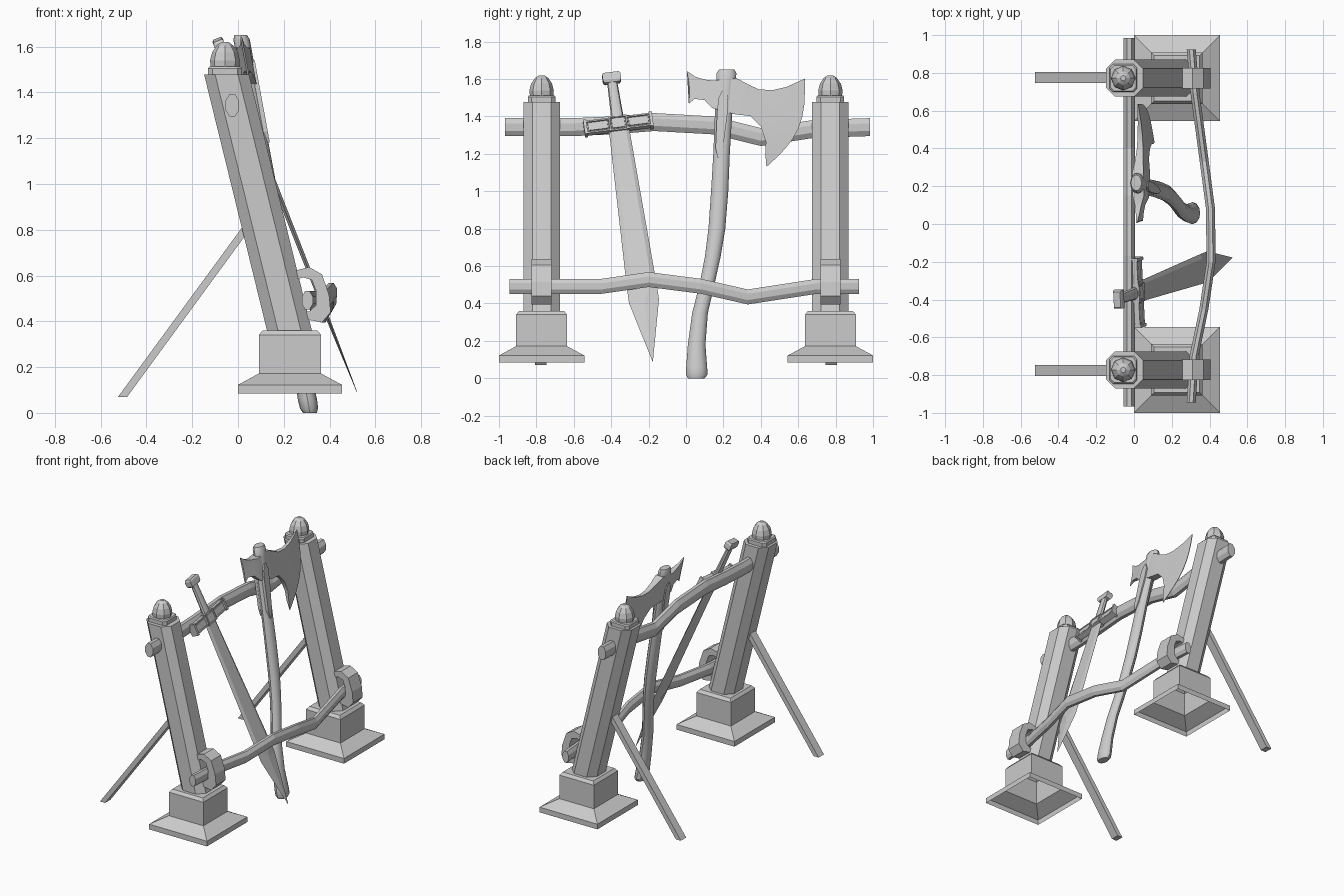
import bpy, bmesh
from math import sin, cos, pi
from mathutils import Vector, Matrix

if "Cube" in bpy.data.objects:
    bpy.data.objects.remove(bpy.data.objects["Cube"])


def finish(name, bm, smooth=False):
    bmesh.ops.recalc_face_normals(bm, faces=bm.faces)
    me = bpy.data.meshes.new(name)
    bm.to_mesh(me)
    bm.free()
    ob = bpy.data.objects.new(name, me)
    bpy.context.collection.objects.link(ob)
    if smooth:
        bpy.ops.object.select_all(action='DESELECT')
        ob.select_set(True)
        bpy.context.view_layer.objects.active = ob
        bpy.ops.object.shade_smooth_by_angle(angle=0.6)
    return ob


def loft(name, rings, smooth=False, start=True, mat=Matrix()):
    """Skin a list of equal-length point rings, with end caps."""
    bm = bmesh.new()
    vs = [[bm.verts.new(mat @ Vector(p)) for p in r] for r in rings]
    n = len(rings[0])
    for a, b in zip(vs, vs[1:]):
        for i in range(n):
            j = (i + 1) % n
            bm.faces.new((a[i], a[j], b[j], b[i]))
    bm.faces.new(vs[-1])
    if start:
        bm.faces.new(vs[0])
    return finish(name, bm, smooth)


def chamfered(cx, cy, z, h, c):
    """Square ring with cut corners at height z."""
    k = h - c
    pts = [(h, -k), (h, k), (k, h), (-k, h), (-h, k), (-h, -k), (-k, -h), (k, -h)]
    return [(cx + x, cy + y, z) for x, y in pts]


def rect(cx, cy, z, hx, hy):
    return [(cx + sx * hx, cy + sy * hy, z) for sx, sy in ((-1, -1), (1, -1), (1, 1), (-1, 1))]


def oval(cx, cy, z, rx, ry, n=8, a0=0.0):
    return [(cx + rx * cos(a0 + 2 * pi * i / n), cy + ry * sin(a0 + 2 * pi * i / n), z) for i in range(n)]


def bar(name, path, rx, rz):
    """Octagonal rail running along y."""
    k = 1 / cos(pi / 8)
    rings = []
    for y, x, z in path:
        rings.append([(x + k * rx * cos(a), y, z + k * rz * sin(a))
                      for a in (pi / 8 + i * pi / 4 for i in range(8))])
    return loft(name, rings)


# Two leaning posts with plinths, finials, braces and rail hooks
for s, side in ((-1, "left"), (1, "right")):
    y = s * 0.772
    loft(f"plinth_{side}", [rect(0.227, y, z, h, h) for z, h in
         ((0.085, 0.228), (0.122, 0.228), (0.172, 0.136), (0.34, 0.136), (0.36, 0.12))], start=False)
    loft(f"post_{side}", [chamfered(0.232, y, 0.33, 0.098, 0.048),
                          chamfered(-0.05, y, 1.478, 0.098, 0.048)])
    loft(f"finial_plate_{side}", [chamfered(-0.057, y, z, h, 0.02) for z, h in
         ((1.47, 0.074), (1.505, 0.074), (1.512, 0.068))])
    loft(f"finial_dome_{side}", [oval(-0.057, y, z, r, r) for z, r in
         ((1.505, 0.062), (1.54, 0.065), (1.575, 0.056), (1.605, 0.036), (1.62, 0.014))])
    loft(f"brace_{side}", [rect(-0.504, y + s * 0.004, 0.07, 0.02, 0.03),
                           rect(0.045, y + s * 0.004, 0.82, 0.02, 0.03)])
    hook = [((0.245, 0.62), (0.25, 0.58)), ((0.31, 0.637), (0.285, 0.592)),
            ((0.367, 0.605), (0.323, 0.58)), ((0.398, 0.515), (0.34, 0.535)),
            ((0.405, 0.44), (0.34, 0.47)), ((0.367, 0.395), (0.31, 0.442)),
            ((0.29, 0.41), (0.285, 0.445))]
    loft(f"rail_hook_{side}", [[(o[0], y - 0.054, o[1]), (i[0], y - 0.054, i[1]),
                                (i[0], y + 0.054, i[1]), (o[0], y + 0.054, o[1])] for o, i in hook])

# Upper and lower bent rails
bar("upper_rail", [(-0.967, -0.025, 1.343), (-0.6, -0.025, 1.343), (-0.4, -0.025, 1.352), (-0.17, -0.025, 1.37),
                   (0.15, -0.025, 1.352), (0.4, -0.025, 1.29), (0.68, -0.025, 1.333), (0.985, -0.025, 1.343)],
    0.03, 0.048)
bar("lower_rail", [(-0.945, 0.303, 0.492), (-0.7, 0.318, 0.492), (-0.45, 0.37, 0.492), (-0.2, 0.408, 0.528),
                   (0.08, 0.405, 0.492), (0.33, 0.372, 0.435), (0.7, 0.322, 0.492), (0.925, 0.303, 0.492)],
    0.024, 0.04)

# Sword: local x = width, y = thickness, z = up from the tip
tip, top = Vector((0.52, -0.178, 0.09)), Vector((-0.092, -0.402, 1.635))
up = (top - tip).normalized()
wide = (Vector((0, 1, 0)) - up * up.y).normalized()
frame = Matrix((wide, up.cross(wide), up)).transposed().to_4x4()
frame.translation = tip


def blade_ring(u, w, t, f):
    return [(-w, 0, u), (-f, -t, u), (f, -t, u), (w, 0, u), (f, t, u), (-f, t, u)]


loft("sword_blade", [blade_ring(*a) for a in
     ((0, 0.001, 0.001, 0.0005), (0.35, 0.081, 0.008, 0.003), (0.45, 0.08, 0.009, 0.055),
      (1.37, 0.054, 0.012, 0.036))], mat=frame)
loft("sword_grip", [oval(0, 0, u, w, t, 10) for u, w, t in
     ((1.38, 0.036, 0.022), (1.46, 0.032, 0.02), (1.63, 0.027, 0.018))], smooth=True, mat=frame)
loft("sword_pommel", [rect(0, 0, u, w, t) for u, w, t in
     ((1.615, 0.04, 0.018), (1.628, 0.049, 0.024), (1.66, 0.049, 0.024), (1.672, 0.042, 0.019))], mat=frame)

# Cross guard: three blocks with sunken panels, plus end caps
for name, c, w, h, t in (("inner", 0, 0.05, 0.041, 0.026), ("left", -0.11, 0.068, 0.036, 0.02),
                         ("right", 0.11, 0.068, 0.036, 0.02)):
    bm = bmesh.new()
    bmesh.ops.create_cube(bm, size=2, matrix=frame @ Matrix.Translation((c, 0, 1.376))
                          @ Matrix.Diagonal((w, t, h, 1)))
    flat = frame.to_3x3().col[1]
    sides = [f for f in bm.faces if abs(f.normal.dot(flat)) > 0.9]
    bmesh.ops.inset_individual(bm, faces=sides, thickness=0.011)
    bmesh.ops.inset_individual(bm, faces=sides, thickness=0.003, depth=-0.008)
    bmesh.ops.inset_individual(bm, faces=sides, thickness=0.006)
    bmesh.ops.inset_individual(bm, faces=sides, thickness=0.002, depth=0.006)
    finish(f"guard_{name}", bm)
for s in (-1, 1):
    loft("guard_end", [rect(s * 0.177, 0, u, 0.008, 0.027) for u in (1.335, 1.417)], mat=frame)


# Axe: leans with the posts
def lean(z):
    return 0.012 + (1.65 - z) * 0.183


haft = [(0.0, 0.055, 0.045, 0.03), (0.02, 0.058, 0.058, 0.04), (0.06, 0.057, 0.056, 0.042),
        (0.18, 0.057, 0.047, 0.037), (0.35, 0.075, 0.042, 0.034), (0.5, 0.112, 0.04, 0.034),
        (0.65, 0.143, 0.042, 0.035), (0.8, 0.165, 0.045, 0.036), (1.0, 0.18, 0.046, 0.036),
        (1.2, 0.19, 0.044, 0.035), (1.4, 0.2, 0.046, 0.035), (1.58, 0.213, 0.05, 0.036),
        (1.63, 0.216, 0.054, 0.036), (1.65, 0.218, 0.042, 0.028)]
loft("axe_haft", [oval(lean(z), y, z, rx, ry, 12) for z, y, ry, rx in haft], smooth=True)

# Axe head: stations of top point, bottom point, outward bulge, half thickness
stations = [(0.005, 1.642, 0.015, 1.468, 0.008, 0.003), (0.05, 1.612, 0.045, 1.494, 0, 0.009),
            (0.1, 1.597, 0.1, 1.487, 0, 0.017), (0.15, 1.592, 0.14, 1.445, 0, 0.03),
            (0.27, 1.605, 0.26, 1.412, 0, 0.03), (0.33, 1.572, 0.345, 1.402, 0, 0.022),
            (0.39, 1.545, 0.4, 1.345, 0.005, 0.017), (0.46, 1.54, 0.427, 1.265, 0.02, 0.013),
            (0.535, 1.557, 0.424, 1.2, 0.045, 0.009), (0.635, 1.602, 0.43, 1.13, 0.075, 0.002)]
rings = []
for y0, z0, y1, z1, b, t in stations:
    out = Vector((z0 - z1, y1 - y0)).normalized() * b
    line = []
    for i in range(9):
        k = i / 8
        line.append((y0 + (y1 - y0) * k + out.x * sin(pi * k), z0 + (z1 - z0) * k + out.y * sin(pi * k)))
    rings.append([(lean(z) + t, y, z) for y, z in line] + [(lean(z) - t, y, z) for y, z in reversed(line)])
loft("axe_head", rings, smooth=True)

# Tapered straps down both faces of the haft
for s in (-1, 1):
    loft("axe_strap", [rect(lean(z) + s * 0.031, y, z, 0.01, w) for z, y, w in
         ((1.18, 0.175, 0.006), (1.23, 0.178, 0.02), (1.42, 0.194, 0.028), (1.5, 0.2, 0.026), (1.54, 0.203, 0.008))])
